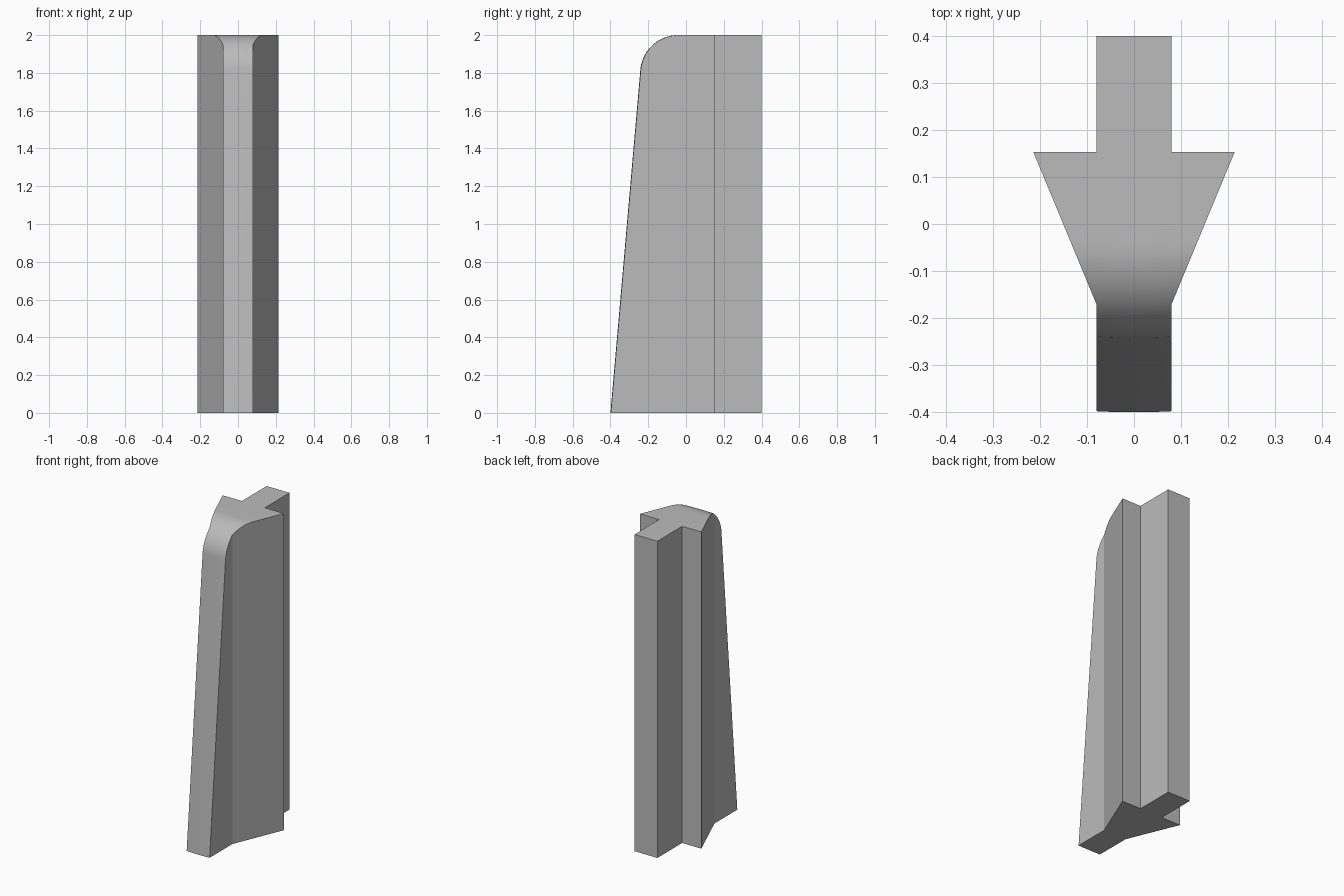
import bpy, bmesh, math

default = bpy.data.objects.get("Cube")
if default:
    bpy.data.objects.remove(default, do_unlink=True)

grey = bpy.data.materials.new("plain_grey")
grey.use_nodes = True
colour = (0.5, 0.5, 0.5, 1.0)
grey.diffuse_color = colour
grey.node_tree.nodes["Principled BSDF"].inputs["Base Color"].default_value = colour


def make_object(name, bm):
    bmesh.ops.recalc_face_normals(bm, faces=bm.faces)
    mesh = bpy.data.meshes.new(name)
    bm.to_mesh(mesh)
    bm.free()
    mesh.materials.append(grey)
    obj = bpy.data.objects.new(name, mesh)
    bpy.context.collection.objects.link(obj)
    return obj


# Post: arrow-shaped plan with a rear tongue, mirrored and extruded upward
half = [(0.08, 0.4), (0.08, 0.153), (0.214, 0.153), (0.08, -0.17), (0.08, -0.5)]
plan = half + [(-x, y) for x, y in reversed(half)]
bm = bmesh.new()
base = bm.faces.new([bm.verts.new((x, y, 0)) for x, y in plan])
top = bmesh.ops.extrude_face_region(bm, geom=[base])["geom"]
bmesh.ops.translate(bm, vec=(0, 0, 2),
                    verts=[v for v in top if isinstance(v, bmesh.types.BMVert)])
post = make_object("post", bm)

# Side profile: leaning front blended into the flat top by an arc
slope, radius, steps = 0.0872, 0.2, 20
lean = math.atan(slope)
reach = radius * math.tan((math.pi / 2 - lean) / 2)
centre_y, centre_z = -0.4 + 2 * slope + reach, 2 - radius
profile = [(-0.4 - slope * 0.2, -0.2), (-0.4, 0)]
for i in range(steps + 1):
    a = lean + (math.pi / 2 - lean) * i / steps
    # first arc point sits where the leaning line is tangent
    profile.append((centre_y - radius * math.cos(a), centre_z + radius * math.sin(a)))
profile += [(0.6, 2), (0.6, -0.2)]

# Sweep the profile sideways with a very slight bow on the front
bm = bmesh.new()
columns = 12
rows = []
for c in range(columns + 1):
    x = -0.3 + 0.6 * c / columns
    rows.append([bm.verts.new((x, y + 0.3 * x * x, z)) for y, z in profile])
for left, right in zip(rows, rows[1:]):
    for i in range(len(profile)):
        j = (i + 1) % len(profile)
        bm.faces.new((left[i], right[i], right[j], left[j]))
bm.faces.new(rows[0])
bm.faces.new(rows[-1])
envelope = make_object("front_envelope", bm)
envelope.hide_render = True

# Trim the post to the envelope
trim = post.modifiers.new("trim_front", "BOOLEAN")
trim.operation = "INTERSECT"
trim.solver = "EXACT"
trim.object = envelope
bpy.ops.object.select_all(action="DESELECT")
bpy.context.view_layer.objects.active = post
post.select_set(True)
bpy.ops.object.modifier_apply(modifier=trim.name)
bpy.data.objects.remove(envelope, do_unlink=True)
bpy.ops.object.shade_smooth_by_angle(angle=math.radians(15))
